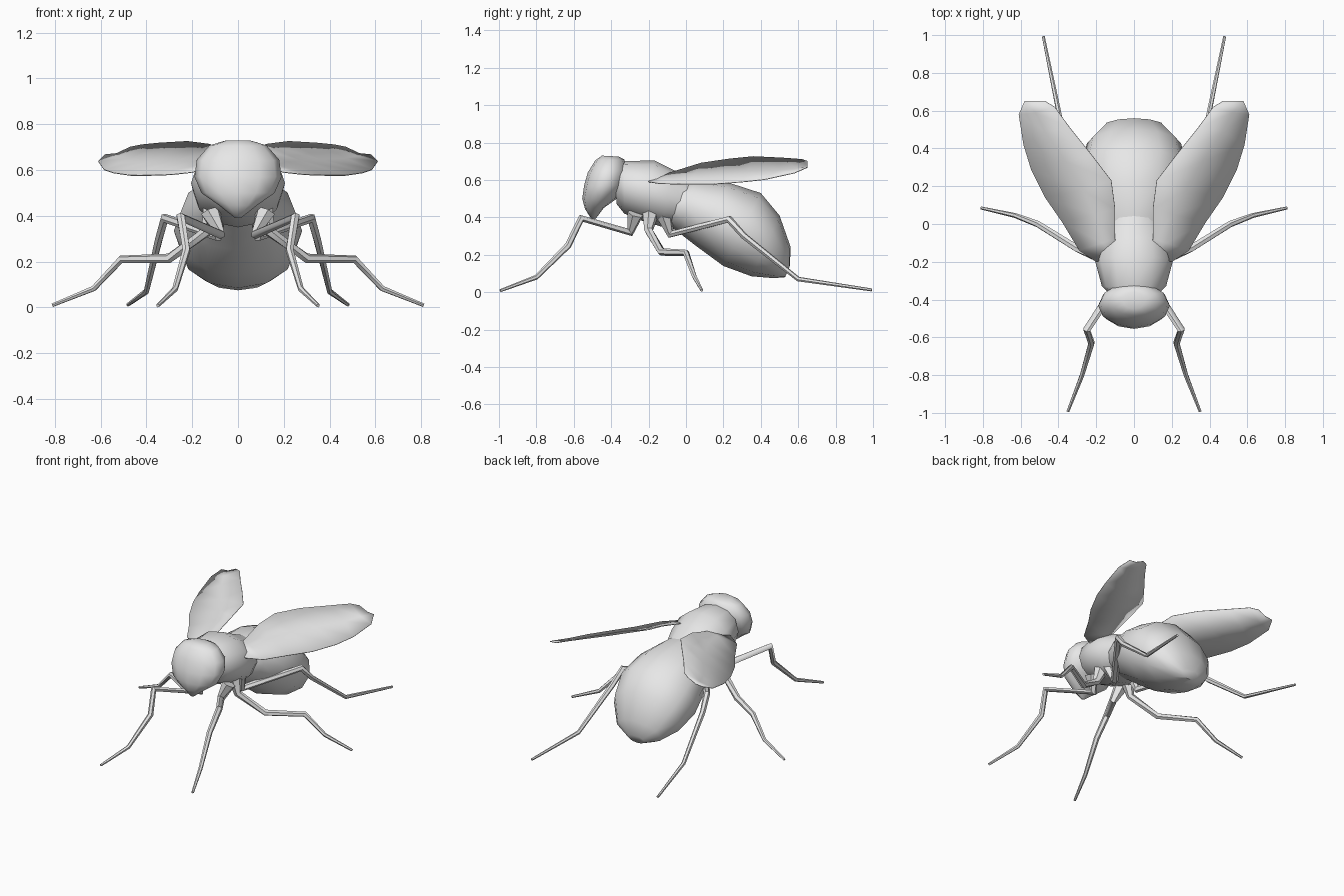
import bpy, bmesh, math
from mathutils import Vector

if "Cube" in bpy.data.objects:
    bpy.data.objects.remove(bpy.data.objects["Cube"])

grey = bpy.data.materials.new("light_grey")
grey.diffuse_color = (0.8, 0.8, 0.8, 1)
grey.use_nodes = True
grey.node_tree.nodes["Principled BSDF"].inputs["Base Color"].default_value = grey.diffuse_color


def finish(name, bm, angle=60):
    bmesh.ops.recalc_face_normals(bm, faces=bm.faces)
    me = bpy.data.meshes.new(name)
    bm.to_mesh(me)
    bm.free()
    me.materials.append(grey)
    ob = bpy.data.objects.new(name, me)
    bpy.context.collection.objects.link(ob)
    bpy.ops.object.select_all(action='DESELECT')
    ob.select_set(True)
    bpy.context.view_layer.objects.active = ob
    bpy.ops.object.shade_smooth_by_angle(angle=math.radians(angle))
    return ob


def loft(bm, rings):
    rows = [[bm.verts.new(p) for p in r] for r in rings]
    n = len(rows[0])
    for a, b in zip(rows, rows[1:]):
        for i in range(n):
            j = (i + 1) % n
            bm.faces.new((a[i], a[j], b[j], b[i]))
    bm.faces.new(rows[0])
    bm.faces.new(rows[-1])


def body_part(name, sections, n=12):
    """Each section: (y, z) of one end, (y, z) of the other end, half width."""
    bm = bmesh.new()
    rings = []
    for (y1, z1), (y2, z2), w in sections:
        ring = []
        for i in range(n):
            a = 2 * math.pi * i / n
            c = (1 + math.cos(a)) / 2
            ring.append((w * math.sin(a), y2 + (y1 - y2) * c, z2 + (z1 - z2) * c))
        rings.append(ring)
    loft(bm, rings)
    return finish(name, bm)


def leg(name, path, radii, side, n=6):
    bm = bmesh.new()
    pts = [Vector((x * side, y, z)) for x, y, z in path]
    rings = []
    for k, p in enumerate(pts):
        before = (p - pts[k - 1]).normalized() if k else Vector()
        after = (pts[k + 1] - p).normalized() if k < len(pts) - 1 else Vector()
        d = (before + after).normalized()
        u = d.cross(Vector((side, 0.3, 0.1))).normalized()
        v = d.cross(u)
        rings.append([p + radii[k] * (u * math.cos(t) + v * math.sin(t))
                      for t in (2 * math.pi * i / n for i in range(n))])
    # keep each ring aligned with the one before it
    for k in range(1, len(rings)):
        prev, cur = rings[k - 1], rings[k]
        s = min(range(n), key=lambda s: sum(
            ((cur[(i + s) % n] - pts[k]) - (prev[i] - pts[k - 1])).length for i in range(n)))
        rings[k] = cur[s:] + cur[:s]
    loft(bm, rings)
    return finish(name, bm, 50)


# Body
body_part("head", [
    ((-.45, .73), (-.36, .725), .06), ((-.485, .705), (-.33, .71), .125),
    ((-.525, .64), (-.31, .65), .18), ((-.545, .57), (-.32, .57), .19),
    ((-.555, .50), (-.37, .50), .16), ((-.54, .445), (-.44, .45), .085),
    ((-.505, .39), (-.485, .39), .012)])
body_part("thorax", [
    ((-.39, .68), (-.37, .47), .12), ((-.33, .70), (-.33, .42), .17),
    ((-.17, .705), (-.23, .38), .205), ((-.07, .655), (-.13, .35), .195),
    ((.05, .60), (-.03, .35), .15)])
body_part("abdomen", [
    ((-.12, .58), (-.14, .39), .13), ((.05, .605), (-.04, .32), .19),
    ((.23, .585), (.05, .25), .25), ((.40, .53), (.20, .14), .28),
    ((.50, .41), (.35, .085), .25), ((.56, .24), (.47, .075), .165),
    ((.555, .14), (.53, .08), .06)])

# Wing rows: inner edge, crease, outer edge
WING = [
    ((.08, -.17, .62), (.13, -.18, .61), (.20, -.20, .59)),
    ((.10, -.08, .64), (.17, -.10, .62), (.29, -.14, .58)),
    ((.10, .08, .69), (.21, .05, .635), (.38, .01, .577)),
    ((.12, .23, .712), (.27, .18, .64), (.47, .14, .577)),
    ((.22, .36, .725), (.36, .33, .645), (.545, .29, .588)),
    ((.34, .51, .718), (.47, .49, .65), (.585, .42, .602)),
    ((.42, .62, .71), (.52, .59, .66), (.61, .58, .637)),
    ((.47, .65, .70), (.53, .65, .672), (.58, .65, .667)),
]
LEGS = {
    "front_leg": [(.12, -.27, .42), (.08, -.30, .32), (.25, -.56, .395),
                  (.225, -.63, .25), (.275, -.80, .08), (.35, -.993, .008)],
    "middle_leg": [(.11, -.19, .42), (.14, -.20, .33), (.30, -.13, .215),
                   (.51, .0, .21), (.63, .045, .083), (.81, .085, .01)],
    "back_leg": [(.10, -.12, .42), (.09, -.08, .31), (.32, .23, .39),
                 (.345, .31, .30), (.40, .60, .07), (.48, .993, .012)],
}
RADII = (.045, .024, .021, .018, .013, .008)

for side, label in ((1, "right"), (-1, "left")):
    bm = bmesh.new()
    rows = [[bm.verts.new((x * side, y, z)) for x, y, z in r] for r in WING]
    for a, b in zip(rows, rows[1:]):
        for i in range(2):
            bm.faces.new((a[i], a[i + 1], b[i + 1], b[i]))
    wing = finish(label + "_wing", bm)
    mod = wing.modifiers.new("thickness", 'SOLIDIFY')
    mod.thickness = 0.004
    mod.offset = 0
    for name, path in LEGS.items():
        leg(f"{label}_{name}", path, RADII, side)
